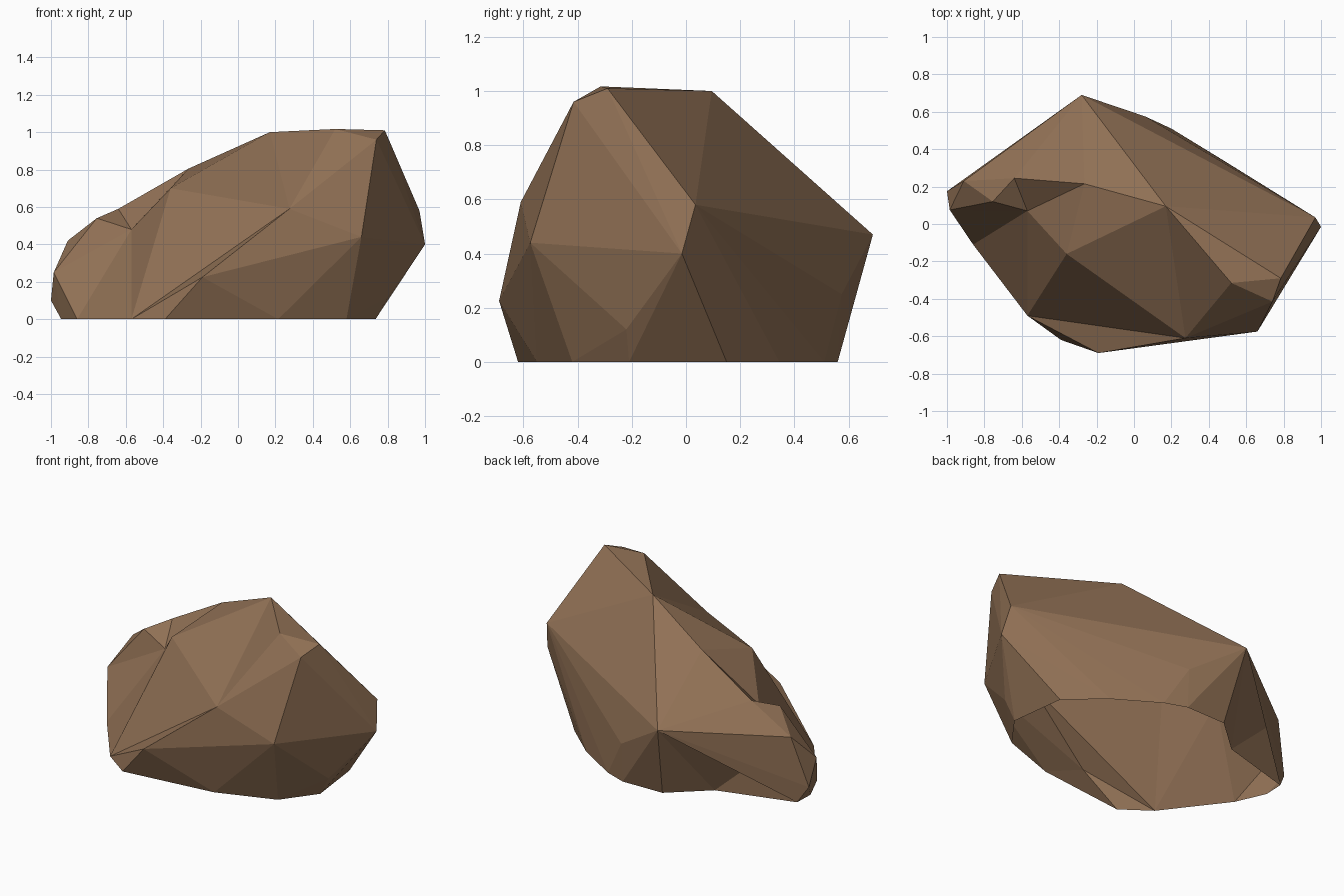
import bpy, bmesh

if "Cube" in bpy.data.objects:
    bpy.data.objects.remove(bpy.data.objects["Cube"])

# Corner points of the boulder, named by region
P = dict(
    # crown
    crown_back=(.17, .095, 1.0), crown_right=(.785, -.29, 1.01), crown_mid=(.52, -.315, 1.017),
    crown_front=(.74, -.415, .96),
    # right end and front
    right_up=(.97, .035, .58), right=(1.0, -.015, .40), front_right=(.66, -.575, .44),
    front=(.275, -.61, .59), front_low=(-.19, -.69, .225), right_low=(.80, -.22, .12),
    # left slope
    slope=(-.36, -.16, .70), ridge=(-.265, .215, .805), knob=(-.64, .245, .59),
    shelf=(-.755, .12, .54), left_back=(-.91, .23, .42), left_tip=(-1.0, .175, .10),
    left=(-.985, .075, .25),
    # back
    back=(-.28, .69, .47), back_low=(.06, .575, .25),
    # ground outline
    g1=(-.39, -.62, 0), g2=(-.57, -.49, 0), g3=(-.86, -.11, 0), g4=(-.945, .08, 0),
    g5=(-.94, .21, 0), g7=(-.22, .555, 0), g8=(.06, .56, 0), g9=(.20, .51, 0),
    g10=(.47, .345, 0), g11=(.69, .15, 0), g12=(.735, -.21, 0), g13=(.58, -.42, 0),
    g14=(.215, -.55, 0),
)

bm = bmesh.new()
V = {k: bm.verts.new(p) for k, p in P.items()}
bmesh.ops.convex_hull(bm, input=list(bm.verts))

# The underside is open
floor = [f for f in bm.faces if all(v.co.z < .001 for v in f.verts)]
bmesh.ops.delete(bm, geom=floor, context='FACES_ONLY')


def dent(point_name, point, facets):
    """Replace hull faces lying inside the given corners by facets around a sunken point."""
    facets = [f.split() for f in facets]
    region = {V[k] for f in facets for k in f if k != point_name}
    old = [f for f in bm.faces if all(v in region for v in f.verts)]
    bmesh.ops.delete(bm, geom=old, context='FACES_ONLY')
    V[point_name] = bm.verts.new(point)
    for f in facets:
        bm.faces.new([V[k] for k in f])


# Hollow on the left slope, with the creased front below it
dent('hollow', (-.57, .07, .48), [
    'shelf knob hollow', 'knob ridge hollow', 'ridge slope hollow', 'slope g2 hollow',
    'g2 g3 hollow', 'g3 left hollow', 'left shelf hollow', 'ridge crown_back slope',
    'crown_back front slope', 'slope front g2', 'front front_low g2', 'front_low g1 g2',
    'crown_back crown_mid front'])
# Undercut at the back left
dent('undercut', (-.45, .35, 0), [
    'back left_back undercut', 'back undercut g7', 'left_back g5 undercut'])

# Clear edges left over from replaced faces
bmesh.ops.delete(bm, geom=[e for e in bm.edges if not e.link_faces], context='EDGES')
bmesh.ops.recalc_face_normals(bm, faces=bm.faces)

mesh = bpy.data.meshes.new("boulder")
bm.to_mesh(mesh)
bm.free()
rock = bpy.data.objects.new("boulder", mesh)
bpy.context.collection.objects.link(rock)

# Brown stone
mat = bpy.data.materials.new("brown stone")
mat.diffuse_color = (.28, .163, .09, 1)
mat.use_nodes = True
mat.node_tree.nodes["Principled BSDF"].inputs["Base Color"].default_value = mat.diffuse_color
mesh.materials.append(mat)
